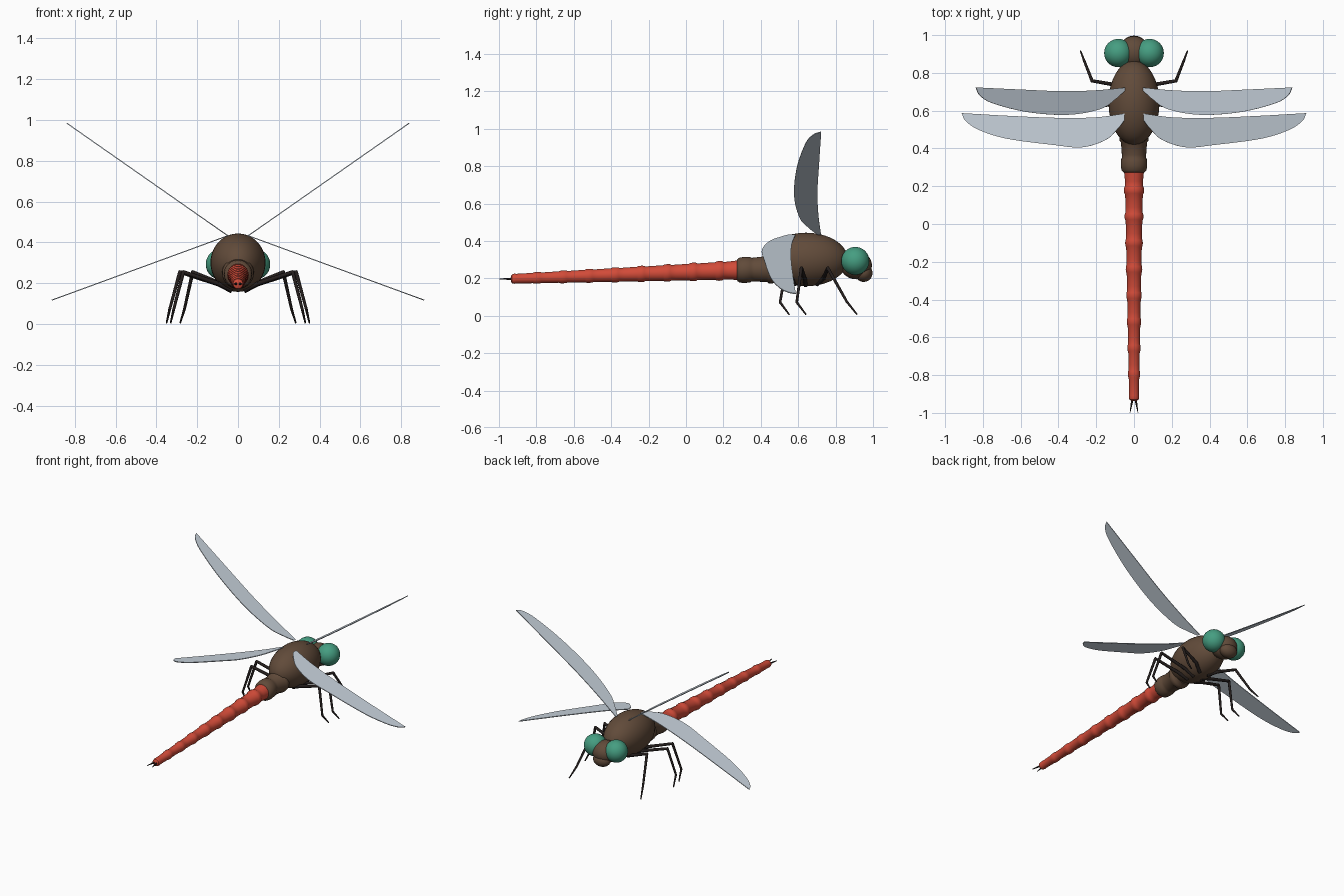
import bpy, bmesh, math
from mathutils import Vector, Matrix

if "Cube" in bpy.data.objects:
    bpy.data.objects.remove(bpy.data.objects["Cube"])


def material(name, rgb):
    m = bpy.data.materials.new(name)
    m.diffuse_color = (*rgb, 1)
    m.use_nodes = True
    m.node_tree.nodes["Principled BSDF"].inputs["Base Color"].default_value = m.diffuse_color
    return m


BROWN = material("brown body", (0.12, 0.07, 0.042))
RED = material("red tail", (0.64, 0.07, 0.04))
GREEN = material("green eye", (0.06, 0.34, 0.22))
WING = material("pale wing", (0.58, 0.65, 0.72))
DARK = material("dark leg", (0.018, 0.013, 0.012))


def finish(name, bm, mats, smooth=True):
    bmesh.ops.recalc_face_normals(bm, faces=bm.faces)
    for f in bm.faces:
        f.smooth = smooth
    me = bpy.data.meshes.new(name)
    bm.to_mesh(me)
    bm.free()
    for m in mats:
        me.materials.append(m)
    ob = bpy.data.objects.new(name, me)
    bpy.context.collection.objects.link(ob)
    return ob


def ellipsoid(name, centre, radii, mat):
    bm = bmesh.new()
    mtx = Matrix.Translation(centre) @ Matrix.Diagonal((*radii, 1))
    bmesh.ops.create_uvsphere(bm, u_segments=32, v_segments=20, radius=1, matrix=mtx)
    return finish(name, bm, [mat])


def rod(bm, a, b, r1, r2):
    a, b = Vector(a), Vector(b)
    d = b - a
    mtx = Matrix.Translation((a + b) / 2) @ d.to_track_quat('Z', 'Y').to_matrix().to_4x4()
    bmesh.ops.create_cone(bm, cap_ends=True, segments=10, radius1=r1, radius2=r2,
                          depth=d.length, matrix=mtx)


def spline(pts, steps=6):
    """Smooth path through 2D points."""
    p = [Vector(q) for q in pts]
    p = [2 * p[0] - p[1]] + p + [2 * p[-1] - p[-2]]
    out = []
    for i in range(1, len(p) - 2):
        a, b, c, d = p[i - 1:i + 3]
        for k in range(steps):
            t = k / steps
            out.append(0.5 * (2 * b + (c - a) * t + (2 * a - 5 * b + 4 * c - d) * t * t
                              + (3 * b - a - 3 * c + d) * t ** 3))
    return out + [p[-2]]


# Thorax, head and snout
ellipsoid("thorax", (0, 0.642, 0.301), (0.135, 0.224, 0.143), BROWN)
ellipsoid("head", (0, 0.91, 0.27), (0.085, 0.084, 0.075), BROWN)
ellipsoid("snout", (0, 0.95, 0.228), (0.062, 0.047, 0.047), BROWN)


# Segmented abdomen: a lathed profile with a swollen ring at each joint
def axis_z(y):
    return 0.233 + 0.0383 * y


def body_r(y):
    return 0.061 + (y - 0.3) * 0.05 if y > 0.28 else 0.0485 + (y - 0.27) * 0.0195


STEP = 0.139
profile = [(0.5, 0.068)]
for i in range(10):
    y = 0.463 - STEP * i
    r = body_r(y)
    if i == 1:
        # larger ring closing the brown waist
        profile += [(0.352, 0.063), (0.342, 0.068), (0.31, 0.07), (0.285, 0.066),
                    (0.275, 0.058), (0.272, 0.052)]
    else:
        profile += [(y + 0.016, r), (y + 0.008, r * 1.1), (y - 0.007, r * 1.13),
                    (y - 0.022, r * 1.1), (y - 0.03, r)]
    profile.append((y - STEP * 0.7, body_r(y - STEP * 0.7)))
profile += [(-0.908, 0.026), (-0.918, 0.027), (-0.93, 0.024), (-0.936, 0.015)]

bm = bmesh.new()
N = 28
rings = []
for y, r in profile:
    rings.append([bm.verts.new((r * math.cos(2 * math.pi * k / N), y,
                                axis_z(y) + r * math.sin(2 * math.pi * k / N)))
                  for k in range(N)])
for a, b in zip(rings, rings[1:]):
    for k in range(N):
        f = bm.faces.new((a[k], a[(k + 1) % N], b[(k + 1) % N], b[k]))
        f.material_index = 0 if f.calc_center_median().y > 0.272 else 1
bm.faces.new(rings[0])
bm.faces.new(rings[-1]).material_index = 1
finish("abdomen", bm, [BROWN, RED])

# Wing outlines in plan: leading edge, then trailing edge back to the root
FRONT = ([(0.05, 0.722), (0.2, 0.708), (0.38, 0.703), (0.6, 0.712), (0.838, 0.723)],
         [(0.838, 0.723), (0.815, 0.68), (0.745, 0.638), (0.56, 0.592), (0.35, 0.578),
          (0.18, 0.608), (0.1, 0.66), (0.05, 0.705)])
REAR = ([(0.05, 0.585), (0.2, 0.565), (0.4, 0.562), (0.65, 0.572), (0.912, 0.587)],
        [(0.912, 0.587), (0.89, 0.545), (0.82, 0.498), (0.675, 0.452), (0.43, 0.419),
         (0.275, 0.406), (0.15, 0.445), (0.085, 0.505), (0.05, 0.55)])

# Each leg: hip, thigh top, knee, ankle, toe
LEGS = {
    "front": [(0.03, 0.70, 0.168), (0.09, 0.735, 0.2), (0.222, 0.758, 0.255),
              (0.262, 0.86, 0.075), (0.283, 0.915, 0.006)],
    "middle": [(0.03, 0.64, 0.163), (0.1, 0.635, 0.197), (0.285, 0.617, 0.255),
               (0.335, 0.592, 0.072), (0.35, 0.642, 0.006)],
    "rear": [(0.03, 0.58, 0.168), (0.1, 0.565, 0.2), (0.268, 0.535, 0.255),
             (0.315, 0.503, 0.072), (0.33, 0.552, 0.006)],
}
RADII = [0.012, 0.011, 0.009, 0.007, 0.004]

for side, s in (("right", 1), ("left", -1)):
    # Compound eyes
    ellipsoid(f"eye_{side}", (s * 0.083, 0.905, 0.293), (0.075,) * 3, GREEN)

    # Thin flat wings, front pair raised and rear pair drooping
    for label, (lead, trail), slope in (("front", FRONT, 0.699), ("rear", REAR, -0.366)):
        bm = bmesh.new()
        path = spline(lead) + spline(trail)[1:]
        bm.faces.new([bm.verts.new((s * p.x, p.y, 0.433 + slope * (p.x - 0.05)))
                      for p in path])
        ob = finish(f"{label}_wing_{side}", bm, [WING], smooth=False)
        mod = ob.modifiers.new("thickness", 'SOLIDIFY')
        mod.thickness = 0.005
        mod.offset = 0

    # Jointed legs
    for label, pts in LEGS.items():
        bm = bmesh.new()
        pts = [(s * x, y, z) for x, y, z in pts]
        for i in range(4):
            rod(bm, pts[i], pts[i + 1], RADII[i], RADII[i + 1])
            if i:
                bmesh.ops.create_uvsphere(bm, u_segments=10, v_segments=6, radius=RADII[i],
                                          matrix=Matrix.Translation(pts[i]))
        finish(f"{label}_leg_{side}", bm, [DARK])

    # Tail claspers
    bm = bmesh.new()
    rod(bm, (s * 0.008, -0.925, 0.197), (s * 0.021, -0.998, 0.197), 0.007, 0.002)
    finish(f"tail_clasper_{side}", bm, [DARK])

# Keep hard edges crisp on the smooth parts
bpy.ops.object.select_all(action='DESELECT')
for ob in bpy.data.objects:
    if "wing" not in ob.name:
        ob.select_set(True)
        bpy.context.view_layer.objects.active = ob
bpy.ops.object.shade_smooth_by_angle(angle=math.radians(40))
